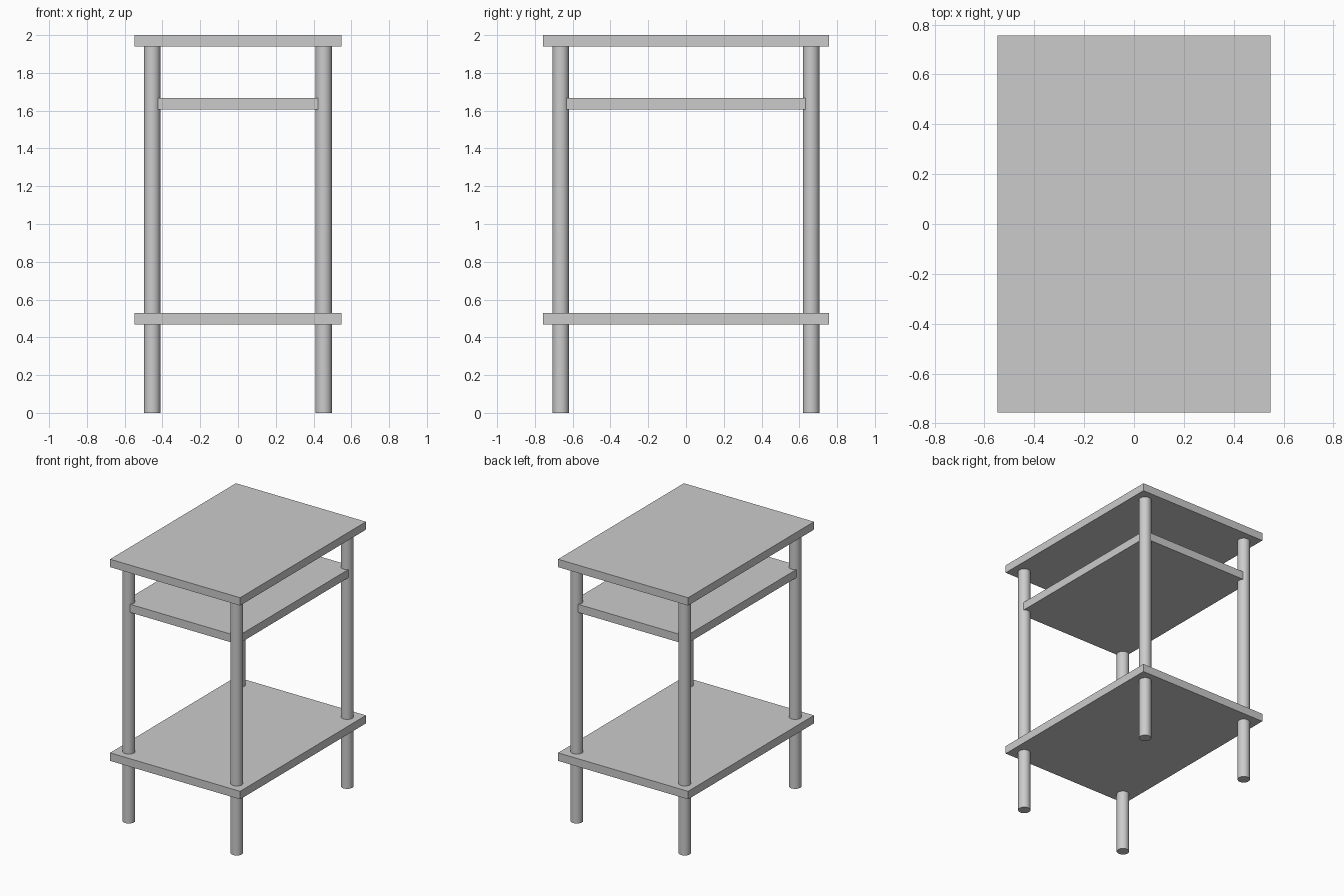
import bpy
import math

cube = bpy.data.objects.get("Cube")
if cube:
    bpy.data.objects.remove(cube, do_unlink=True)

# Single plain finish
grey = bpy.data.materials.new("plain_grey")
grey.use_nodes = True
colour = (0.6, 0.6, 0.6, 1.0)
grey.diffuse_color = colour
grey.node_tree.nodes["Principled BSDF"].inputs["Base Color"].default_value = colour


def board(name, half_x, half_y, bottom, top):
    bpy.ops.mesh.primitive_cube_add(size=1, location=(0, 0, (bottom + top) / 2))
    obj = bpy.context.object
    obj.name = name
    obj.scale = (2 * half_x, 2 * half_y, top - bottom)
    bpy.ops.object.transform_apply(location=False, rotation=False, scale=True)
    obj.data.materials.append(grey)


def leg(name, x, y, radius, height):
    bpy.ops.mesh.primitive_cylinder_add(vertices=32, radius=radius, depth=height,
                                        location=(x, y, height / 2))
    obj = bpy.context.object
    obj.name = name
    bpy.ops.object.shade_smooth_by_angle(angle=math.radians(30))
    obj.data.materials.append(grey)


# Table top and lower shelf share one outline; the middle shelf sits within the legs
board("table_top", 0.547, 0.756, 1.94, 2.0)
board("middle_shelf", 0.485, 0.694, 1.605, 1.667)
board("lower_shelf", 0.547, 0.756, 0.467, 0.528)

# Four round legs, running up to the underside of the top
for end, sy in (("front", -1), ("back", 1)):
    for side, sx in (("left", 1), ("right", -1)):
        leg(f"{end}_{side}_leg", sx * 0.454, sy * 0.663, 0.0435, 1.94)
